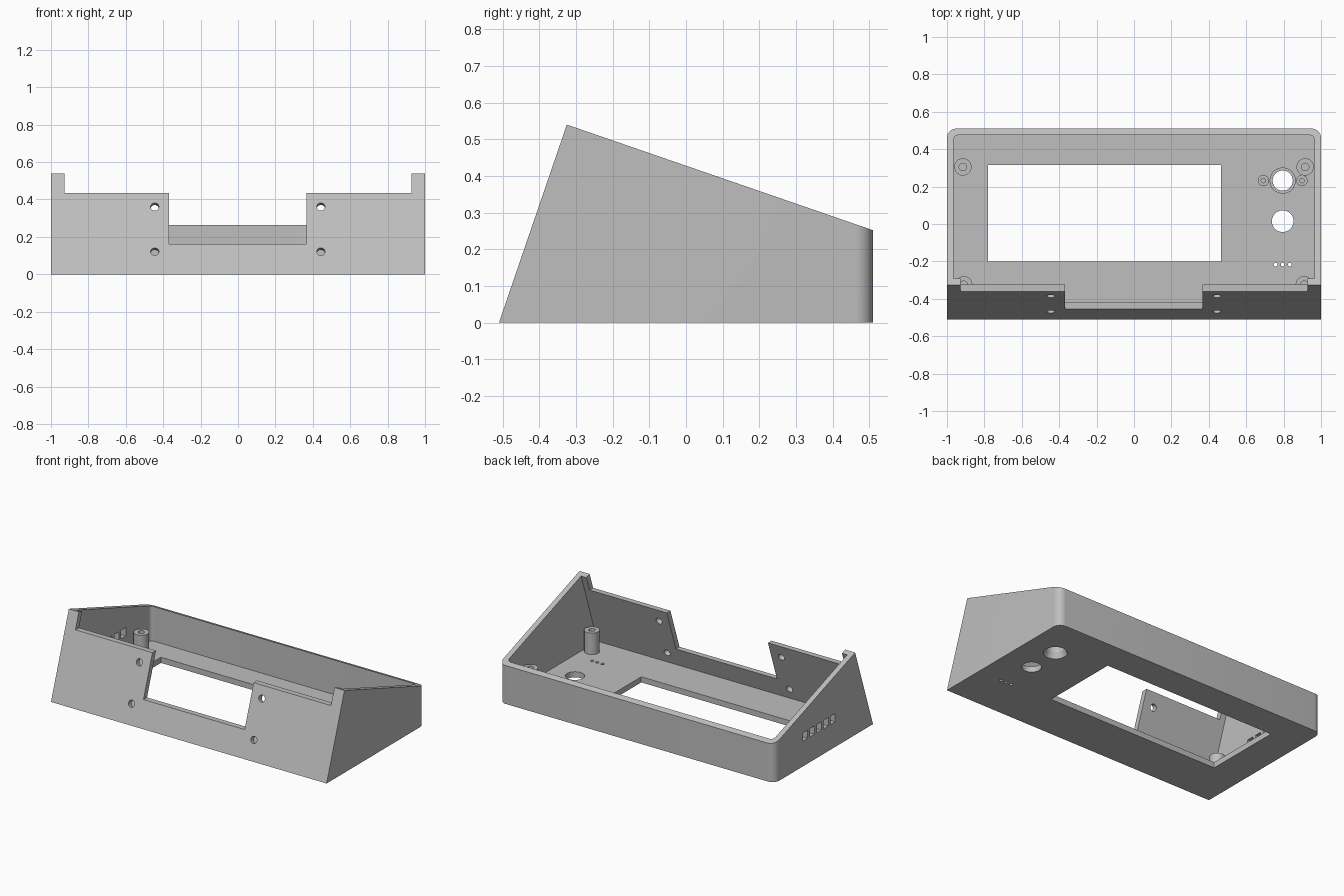
import bpy, bmesh, math
from mathutils import Matrix, Vector

if "Cube" in bpy.data.objects:
    bpy.data.objects.remove(bpy.data.objects["Cube"], do_unlink=True)

GREY = (0.52, 0.52, 0.52, 1)
mat = bpy.data.materials.new("plain grey plastic")
mat.use_nodes = True
mat.diffuse_color = GREY
mat.node_tree.nodes["Principled BSDF"].inputs["Base Color"].default_value = GREY

FLOOR, WALL = 0.037, 0.035


def finish(bm, name):
    bmesh.ops.recalc_face_normals(bm, faces=bm.faces[:])
    mesh = bpy.data.meshes.new(name)
    bm.to_mesh(mesh)
    bm.free()
    mesh.materials.append(mat)
    ob = bpy.data.objects.new(name, mesh)
    bpy.context.collection.objects.link(ob)
    return ob


def select(ob):
    bpy.ops.object.select_all(action='DESELECT')
    ob.select_set(True)
    bpy.context.view_layer.objects.active = ob


def prism(name, profile, half_width, radius):
    """Extrude a (y, z) side profile along x and round its upright rear edges."""
    bm = bmesh.new()
    face = bm.faces.new([bm.verts.new((-half_width, y, z)) for y, z in profile])
    new = bmesh.ops.extrude_face_region(bm, geom=[face])["geom"]
    verts = [v for v in new if isinstance(v, bmesh.types.BMVert)]
    bmesh.ops.translate(bm, verts=verts, vec=(2 * half_width, 0, 0))
    rear = max(y for y, z in profile)
    edges = [e for e in bm.edges
             if all(abs(v.co.y - rear) < 1e-4 for v in e.verts)
             and abs(e.verts[0].co.x - e.verts[1].co.x) < 1e-4]
    bmesh.ops.bevel(bm, geom=edges, offset=radius, segments=8, profile=0.5, affect='EDGES')
    return finish(bm, name)


def box(x0, x1, y0, y1, z0, z1):
    bm = bmesh.new()
    size = Matrix.Diagonal((x1 - x0, y1 - y0, z1 - z0, 1))
    centre = Matrix.Translation(((x0 + x1) / 2, (y0 + y1) / 2, (z0 + z1) / 2))
    bmesh.ops.create_cube(bm, size=1, matrix=centre @ size)
    return finish(bm, "cutter")


def drill(centre, r1, r2, depth, axis=(0, 0, 1)):
    bm = bmesh.new()
    turn = Vector((0, 0, 1)).rotation_difference(Vector(axis)).to_matrix().to_4x4()
    bmesh.ops.create_cone(bm, cap_ends=True, segments=32, radius1=r1, radius2=r2,
                          depth=depth, matrix=Matrix.Translation(centre) @ turn)
    return finish(bm, "cutter")


def cut(target, cutter):
    cutter.hide_render = True
    mod = target.modifiers.new("cut", 'BOOLEAN')
    mod.operation, mod.solver, mod.object = 'DIFFERENCE', 'EXACT', cutter
    select(target)
    bpy.ops.object.modifier_apply(modifier=mod.name)
    bpy.data.objects.remove(cutter, do_unlink=True)


def lathe(name, x, y, profile):
    """Spin an (r, z) profile around the upright axis at x, y."""
    bm = bmesh.new()
    verts = [bm.verts.new((r, 0, z)) for r, z in profile]
    edges = [bm.edges.new(pair) for pair in zip(verts, verts[1:])]
    bmesh.ops.spin(bm, geom=verts + edges, axis=(0, 0, 1), cent=(0, 0, 0),
                   angle=math.tau, steps=32)
    bmesh.ops.remove_doubles(bm, verts=bm.verts[:], dist=1e-5)
    bmesh.ops.translate(bm, verts=bm.verts[:], vec=(x, y, 0))
    ob = finish(bm, name)
    select(ob)
    bpy.ops.object.shade_smooth_by_angle(angle=math.radians(35))
    return ob


# Wedge-shaped shell with a leaning front wall
LEAN = 0.185 / 0.54
shell = prism("enclosure_shell", [(-0.51, 0), (-0.325, 0.54), (0.51, 0.252), (0.51, 0)], 1, 0.05)


def inner_front(z):
    return -0.473 + z * LEAN


cut(shell, prism("cutter", [(inner_front(FLOOR), FLOOR), (inner_front(0.7), 0.7),
                            (0.51 - WALL, 0.7), (0.51 - WALL, FLOOR)], 1 - WALL, 0.025))

# Lowered front edge and deep centre notch
cut(shell, box(-0.927, 0.927, -0.6, -0.25, 0.435, 0.7))
cut(shell, box(-0.368, 0.366, -0.6, -0.25, 0.163, 0.7))

# Display window, control holes and indicator holes in the floor
cut(shell, box(-0.78, 0.465, -0.2, 0.315, -0.1, 0.1))
cut(shell, drill((0.795, 0.015, 0), 0.058, 0.058, 0.3))
cut(shell, drill((0.795, 0.232, 0.018), 0.071, 0.054, 0.04))
for x in (0.757, 0.795, 0.833):
    cut(shell, drill((x, -0.217, 0), 0.01, 0.01, 0.3))

# Screw holes square to the front wall
for x in (-0.445, 0.443):
    for z in (0.115, 0.355):
        cut(shell, drill((x, -0.49 + z * LEAN, z), 0.022, 0.022, 0.2, (0, -1, LEAN)))

# Vent slots in the right-hand wall
for i in range(5):
    y = -0.093 + i * 0.071
    cut(shell, box(-1.1, -0.9, y - 0.024, y + 0.024, 0.165, 0.22))
select(shell)
bpy.ops.object.shade_smooth_by_angle(angle=math.radians(15))


# Screw posts standing on the floor
def post(name, x, y, radius, bore, top):
    lathe(name, x, y, [(0, 0.02), (radius, 0.02), (radius, top), (bore, top),
                       (bore, FLOOR + 0.002), (0, FLOOR + 0.002)])


for side, sx in (("left", 1), ("right", -1)):
    post(f"rear_post_{side}", 0.915 * sx, 0.305, 0.046, 0.02, 0.17)
    post(f"front_post_{side}", 0.91 * sx, -0.325, 0.046, 0.02, 0.178)
for side, x in (("left", 0.898), ("right", 0.692)):
    post(f"control_post_{side}", x, 0.232, 0.03, 0.012, 0.08)

# Collar around the rear control hole
lathe("control_collar", 0.795, 0.232, [(0.07, 0.03), (0.07, 0.07), (0.054, 0.07),
                                       (0.054, FLOOR - 0.001)])
